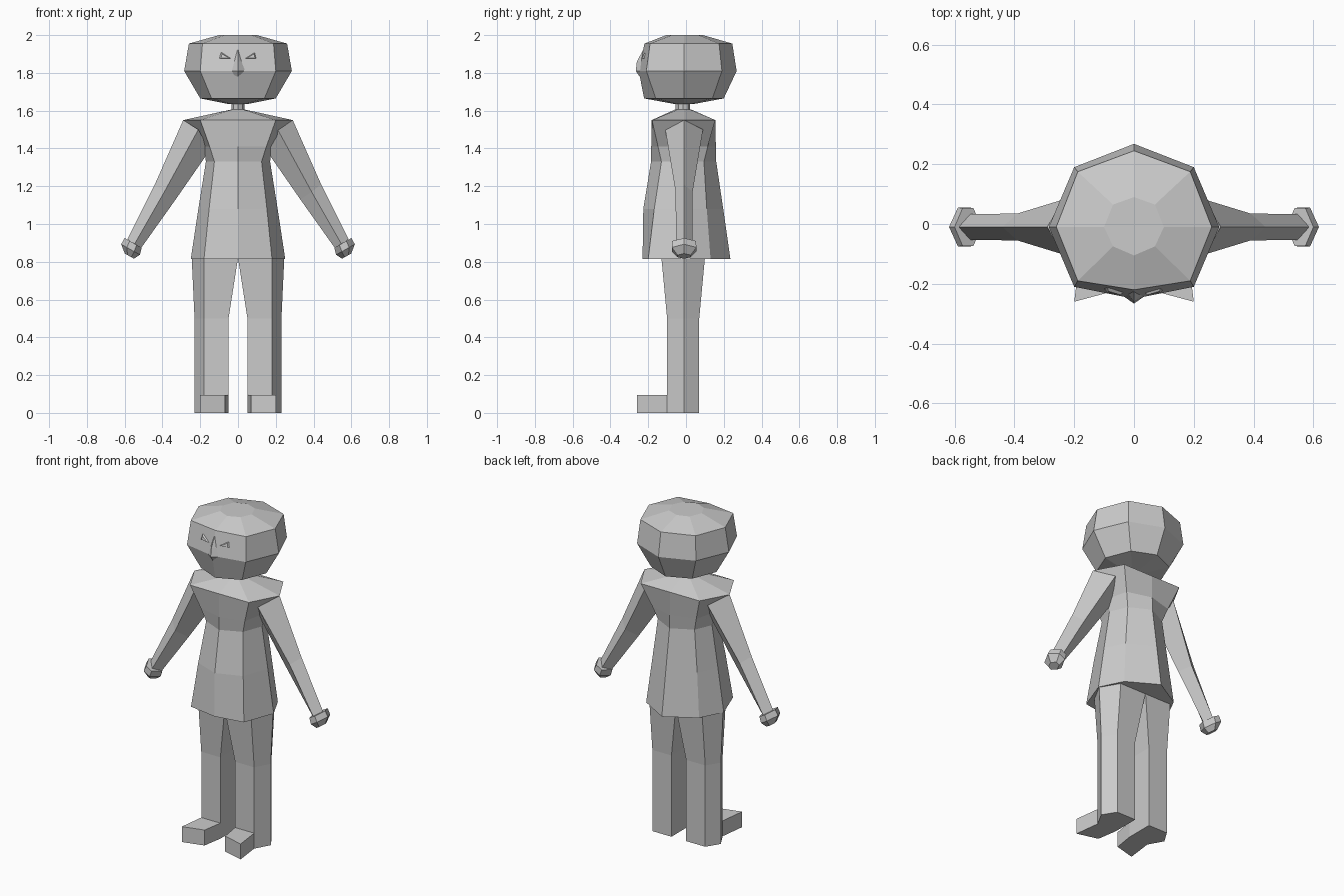
import bpy
import bmesh
from mathutils import Vector

cube = bpy.data.objects.get("Cube")
if cube:
    bpy.data.objects.remove(cube, do_unlink=True)

grey = bpy.data.materials.new("plain grey")
grey.use_nodes = True
grey.diffuse_color = (0.6, 0.6, 0.6, 1)
grey.node_tree.nodes["Principled BSDF"].inputs["Base Color"].default_value = (0.6, 0.6, 0.6, 1)


def loft(name, rings, side=1):
    """Skin equal-length rings of points, with capped ends; side=-1 mirrors in x."""
    bm = bmesh.new()
    rows = [[bm.verts.new((p[0] * side, p[1], p[2])) for p in ring] for ring in rings]
    n = len(rows[0])
    for a, b in zip(rows, rows[1:]):
        for i in range(n):
            j = (i + 1) % n
            bm.faces.new((a[i], a[j], b[j], b[i]))
    bm.faces.new(rows[0])
    bm.faces.new(rows[-1])
    bmesh.ops.recalc_face_normals(bm, faces=bm.faces)
    mesh = bpy.data.meshes.new(name)
    bm.to_mesh(mesh)
    bm.free()
    mesh.materials.append(grey)
    obj = bpy.data.objects.new(name, mesh)
    bpy.context.collection.objects.link(obj)
    return obj


def octagon(z, x, corner_x, front, front_corner, back_corner, back, mid=-0.01):
    """Symmetric eight-sided ring."""
    half = [(corner_x, front_corner, z), (x, mid, z), (corner_x, back_corner, z)]
    other = [(-px, py, pz) for px, py, pz in reversed(half)]
    return [(0, front, z)] + half + [(0, back, z)] + other


def diamond(outer, middle, inner, width):
    """Four-sided arm section; corners are (x, z) pairs."""
    y = -0.01
    return [(outer[0], y, outer[1]), (middle[0], y - width, middle[1]),
            (inner[0], y, inner[1]), (middle[0], y + width, middle[1])]


def hexagon(center, reach, width):
    """Six-sided hand section, square to the forearm."""
    u = Vector((0.87, 0, 0.49))
    c = Vector((center[0], -0.01, center[1]))
    y = Vector((0, width, 0))
    return [c + u * reach, c + u * reach * 0.4 + y, c - u * reach * 0.4 + y,
            c - u * reach, c - u * reach * 0.4 - y, c + u * reach * 0.4 - y]


def leg_ring(z, inner, outer, corner, front, back):
    return [(inner, front, z), (corner, front, z), (outer, -0.01, z),
            (corner, back, z), (inner, back, z)]


# Head
loft("head", [
    octagon(1.635, 0.05, 0.035, -0.06, -0.045, 0.025, 0.04),
    octagon(1.665, 0.20, 0.14, -0.222, -0.16, 0.14, 0.20),
    octagon(1.81, 0.285, 0.20, -0.25, -0.21, 0.19, 0.268),
    octagon(1.955, 0.26, 0.188, -0.22, -0.19, 0.175, 0.245),
    octagon(2.0, 0.10, 0.07, -0.105, -0.075, 0.065, 0.09),
])

# Nose: a narrow ridge on the front of the face
loft("nose", [
    [(-0.005, -0.225, 1.92), (0, -0.228, 1.92), (0.005, -0.225, 1.92)],
    [(-0.02, -0.235, 1.86), (0, -0.26, 1.86), (0.02, -0.235, 1.86)],
    [(-0.045, -0.235, 1.81), (0, -0.266, 1.81), (0.045, -0.235, 1.81)],
    [(-0.01, -0.238, 1.78), (0, -0.245, 1.78), (0.01, -0.238, 1.78)],
])

# Neck
loft("neck", [octagon(z, 0.035, 0.025, -0.055, -0.04, 0.01, 0.02, -0.017)
              for z in (1.58, 1.65)])

# Tunic with sloping shoulders and flared hem
loft("tunic", [
    octagon(0.815, 0.25, 0.18, -0.23, -0.20, 0.13, 0.235),
    octagon(1.08, 0.21, 0.153, -0.226, -0.168, 0.11, 0.197),
    octagon(1.33, 0.17, 0.125, -0.185, -0.13, 0.095, 0.16),
    octagon(1.41, 0.18, 0.15, -0.184, -0.148, 0.115, 0.158),
    octagon(1.55, 0.29, 0.20, -0.182, -0.18, 0.155, 0.155),
    octagon(1.605, 0.04, 0.03, -0.06, -0.045, 0.015, 0.03),
])

for side, label in ((1, "left"), (-1, "right")):
    # Arm
    loft(label + "_arm", [
        diamond((0.29, 1.55), (0.21, 1.50), (0.15, 1.39), 0.10),
        diamond((0.44, 1.21), (0.39, 1.17), (0.33, 1.13), 0.045),
        diamond((0.585, 0.92), (0.55, 0.89), (0.515, 0.87), 0.043),
    ], side)
    # Hand
    loft(label + "_hand", [
        hexagon((0.555, 0.90), 0.052, 0.063),
        hexagon((0.569, 0.865), 0.057, 0.065),
        hexagon((0.575, 0.83), 0.028, 0.035),
    ], side)
    # Leg
    loft(label + "_leg", [
        leg_ring(0, 0.05, 0.23, 0.18, -0.10, 0.07),
        leg_ring(0.5, 0.05, 0.23, 0.18, -0.10, 0.07),
        leg_ring(0.82, 0.0, 0.245, 0.18, -0.13, 0.10),
    ], side)
    # Foot
    loft(label + "_foot", [
        [(0.05, -0.10, z), (0.07, -0.225, z), (0.20, -0.26, z), (0.18, -0.10, z)]
        for z in (0, 0.095)
    ], side)
    # Brow: a shallow wedge over each eye
    loft(label + "_brow", [
        [(0.035, -0.228, 1.875), (0.10, -0.215, 1.875), (0.09, -0.212, 1.91)],
        [(0.045, -0.237, 1.878), (0.09, -0.229, 1.878), (0.085, -0.225, 1.90)],
    ], side)
